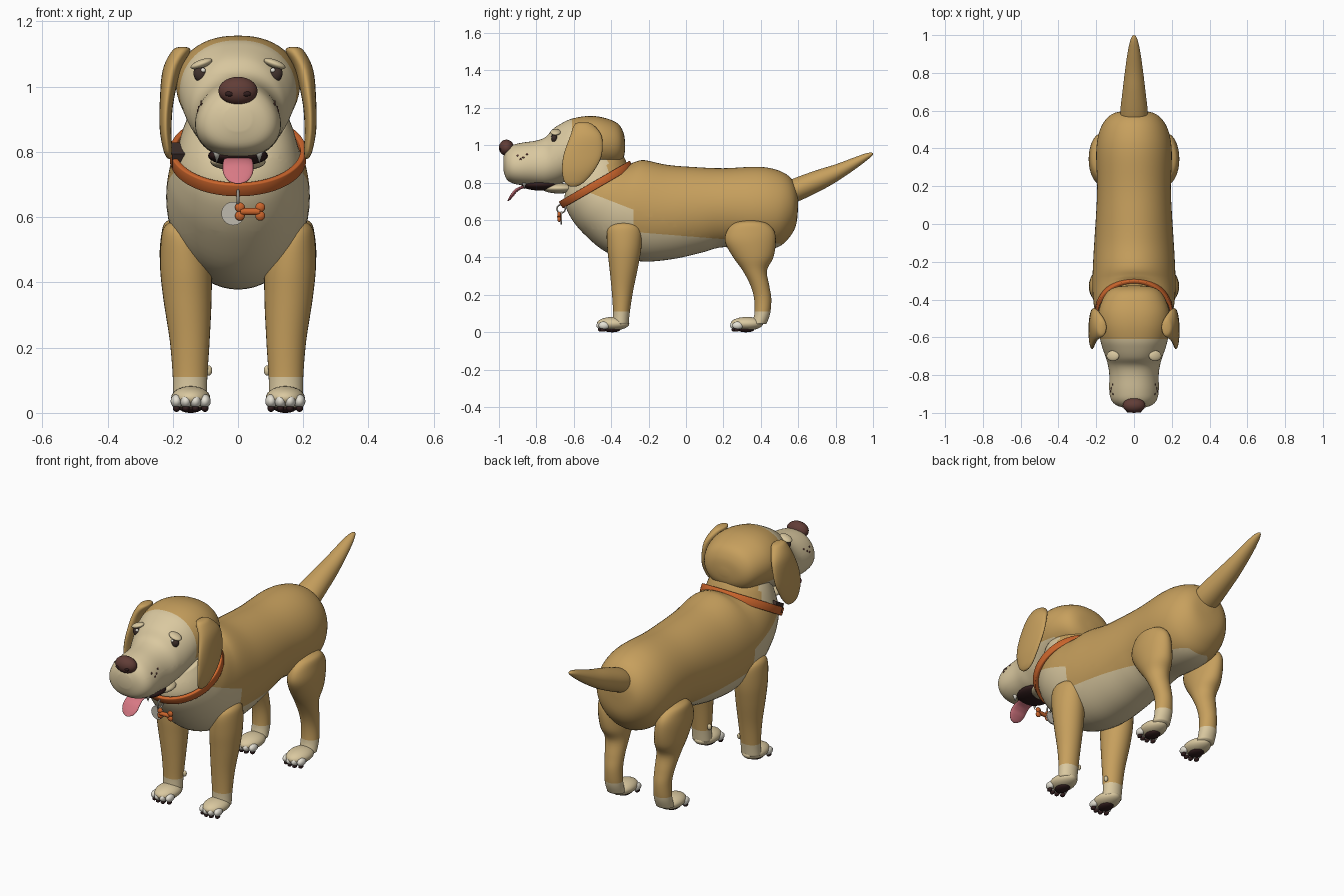
import bpy, bmesh, math
from mathutils import Vector
from mathutils.bvhtree import BVHTree

default = bpy.data.objects.get("Cube")
if default:
    bpy.data.objects.remove(default, do_unlink=True)


def material(name, *rgb):
    mat = bpy.data.materials.new(name)
    mat.use_nodes = True
    mat.diffuse_color = (*rgb, 1)
    mat.node_tree.nodes["Principled BSDF"].inputs["Base Color"].default_value = (*rgb, 1)
    return mat


tan = material("tan_fur", .57, .35, .11)
cream = material("cream_fur", .70, .58, .35)
orange = material("orange_leather", .6, .13, .025)
brown = material("nose_brown", .12, .047, .038)
pink = material("tongue_pink", .68, .19, .23)
dark = material("mouth_dark", .03, .012, .012)
metal = material("tag_metal", .52, .49, .42)
white = material("tooth_white", .78, .75, .66)
buckle_mat = material("buckle_brown", .05, .03, .025)


def smooth_path(points, steps):
    """Catmull-Rom interpolation through the section parameters."""
    pts = [Vector(p) for p in points]
    result = []
    for i in range(len(pts) - 1):
        a, b = pts[max(i - 1, 0)], pts[i]
        c, d = pts[i + 1], pts[min(i + 2, len(pts) - 1)]
        for j in range(steps):
            t = j / steps
            result.append(b + (c - a) * (t / 2) + (a * 2 - b * 5 + c * 4 - d) * (t * t / 2)
                          + (b * 3 - a - c * 3 + d) * (t ** 3 / 2))
    return result + [pts[-1]]


def loft(name, sections, mats, rule=None, cuts=(), power=1.0, sides=40, steps=5):
    """Skin oval sections: (y1, z1, y2, z2) is one axis, x and width the other, pear the skew."""
    bm = bmesh.new()
    rings = []
    for y1, z1, y2, z2, x, width, pear in smooth_path(sections, steps):
        ring = []
        for i in range(sides):
            angle = math.tau * i / sides
            c, s = math.cos(angle), math.sin(angle)
            side = math.copysign(abs(s) ** power, s) * width * (1 - pear * c)
            ring.append(bm.verts.new((x + side, (y1 + y2) / 2 + c * (y1 - y2) / 2,
                                      (z1 + z2) / 2 + c * (z1 - z2) / 2)))
        rings.append(ring)
    for a, b in zip(rings, rings[1:]):
        for i in range(sides):
            j = (i + 1) % sides
            bm.faces.new((a[i], a[j], b[j], b[i]))
    bm.faces.new(rings[0])
    bm.faces.new(rings[-1])
    for point, normal in cuts:
        bmesh.ops.bisect_plane(bm, geom=bm.verts[:] + bm.edges[:] + bm.faces[:], dist=1e-5,
                               plane_co=point, plane_no=Vector(normal).normalized())
    bmesh.ops.recalc_face_normals(bm, faces=bm.faces)
    for face in bm.faces:
        face.smooth = True
        if rule:
            face.material_index = int(rule(face.calc_center_median()))
    mesh = bpy.data.meshes.new(name)
    bm.to_mesh(mesh)
    bm.free()
    for mat in mats:
        mesh.materials.append(mat)
    obj = bpy.data.objects.new(name, mesh)
    bpy.context.collection.objects.link(obj)
    return obj


def finish(name, mat, scale=(1, 1, 1)):
    obj = bpy.context.object
    obj.name = name
    obj.scale = scale
    obj.data.materials.append(mat)
    bpy.ops.object.shade_smooth_by_angle()
    return obj


def ball(name, mat, location, scale, rotation=(0, 0, 0)):
    bpy.ops.mesh.primitive_uv_sphere_add(segments=24, ring_count=14, location=location, rotation=rotation)
    return finish(name, mat, scale)


def upright(sections, side):
    """Level sections (z, x, y, width, depth) for limbs and ears."""
    return [(y - d, z, y + d, z, x * side, w, 0) for z, x, y, w, d in sections]


# Body and neck: back point, belly point, half width
body = [(.60, .72, .60, .68, .02), (.588, .78, .59, .58, .10), (.55, .835, .555, .51, .15),
        (.48, .87, .49, .455, .185), (.38, .885, .38, .44, .2), (.2, .877, .2, .455, .195),
        (.05, .883, .08, .425, .2), (-.1, .895, -.08, .39, .21), (-.22, .92, -.25, .38, .218),
        (-.27, .912, -.42, .425, .22), (-.292, .903, -.55, .53, .213), (-.304, .9, -.62, .62, .2),
        (-.314, .9, -.648, .692, .188), (-.34, .95, -.645, .75, .172), (-.4, 1, -.62, .81, .15)]


def body_is_cream(p):
    if p.z > .79 + .58 * (p.y + .48):
        return p.y < -.42
    chest = p.y < -.28 and p.z < .655 - .39 * (p.y + .28)
    belly = p.y < .5 and p.z < .53 - .08 * (p.y + .2)
    return chest or belly


loft("body", [(*s[:4], 0, s[4], 0) for s in body], (tan, cream), body_is_cream,
     [((0, -.28, .655), (0, .39, 1)), ((0, -.28, 0), (0, 1, 0)), ((0, -.2, .53), (0, .08, 1))], sides=56)

# Tail: y, centre height, width, half height
tail = [(.5, .73, .06, .055), (.58, .758, .073, .066), (.7, .807, .061, .06), (.8, .85, .049, .048),
        (.9, .902, .035, .033), (.96, .935, .023, .021), (.99, .95, .012, .011), (1, .954, .003, .003)]
loft("tail", [(y, z + h, y, z - h, 0, w, 0) for y, z, w, h in tail], (tan,))

# Head: y, top, bottom, half width, pear
skull = [(-.325, 1.01, .98, .02, 0), (-.335, 1.07, .93, .1, 0), (-.37, 1.12, .892, .15, 0),
         (-.45, 1.15, .875, .184, 0), (-.53, 1.156, .855, .19, 0), (-.61, 1.142, .825, .179, 0),
         (-.66, 1.12, .80, .166, .02), (-.71, 1.088, .785, .148, .05), (-.75, 1.045, .78, .137, .08),
         (-.8, 1.025, .782, .13, .1), (-.88, 1.013, .787, .13, .12), (-.93, 1, .798, .12, .12),
         (-.96, .975, .82, .092, .1), (-.976, .94, .865, .04, 0)]
head = loft("head", [(y, t, y, b, 0, w, k) for y, t, b, w, k in skull], (tan, cream),
            lambda p: p.y < -.61 or (p.z < .93 and p.y < -.45),
            [((0, 0, .93), (0, 0, 1))], power=.88, sides=56)
surface = BVHTree.FromPolygons([v.co for v in head.data.vertices],
                               [p.vertices[:] for p in head.data.polygons])

# Nose, mouth and tongue
ball("nose", brown, (0, -.96, .987), (.06, .04, .043))
ball("mouth", dark, (0, -.78, .788), (.092, .1, .03))
ball("lower_jaw", cream, (0, -.68, .77), (.085, .09, .028))
tongue = [(-.74, .79, -.74, .775, .038), (-.86, .785, -.86, .77, .043), (-.91, .768, -.9, .753, .047),
          (-.937, .737, -.92, .73, .045), (-.95, .713, -.938, .71, .03), (-.955, .703, -.948, .702, .008)]
loft("tongue", [(*s[:4], 0, s[4], 0) for s in tongue], (pink,), sides=24)

ear = [(1.122, .17, -.55, .008, .02), (1.11, .174, -.547, .028, .05), (1.05, .203, -.535, .028, .084),
       (.95, .219, -.552, .021, .102), (.87, .222, -.575, .018, .088), (.81, .216, -.595, .014, .058),
       (.785, .212, -.602, .008, .03), (.779, .21, -.605, .003, .01)]
foreleg = [(.59, .178, -.33, .015, .025), (.575, .177, -.33, .045, .068), (.54, .171, -.33, .064, .092),
           (.45, .161, -.33, .078, .091), (.35, .155, -.333, .074, .077), (.22, .148, -.34, .061, .057),
           (.11, .147, -.345, .053, .045), (.045, .147, -.35, .052, .043)]
hindleg = [(.597, .18, .345, .015, .03), (.582, .18, .345, .045, .088), (.54, .176, .345, .06, .127),
           (.48, .17, .345, .07, .135), (.4, .162, .36, .07, .107), (.33, .155, .368, .06, .065),
           (.25, .15, .395, .051, .05), (.18, .147, .41, .046, .046), (.1, .147, .408, .047, .042),
           (.045, .147, .39, .047, .04)]

for label, side in (("left", 1), ("right", -1)):
    loft(label + "_ear", upright(ear, side), (tan,), sides=32)

    # Legs with pale feet
    for part, sections, shift in (("front", foreleg, 0), ("hind", hindleg, .715)):
        name = label + "_" + part
        loft(name + "_leg", upright(sections, side), (tan, cream), lambda p: p.z < .11,
             [((0, 0, .11), (0, 0, 1))], sides=32)
        x, y = .145 * side, shift - .39
        ball(name + "_paw", cream, (x, y, .046), (.06, .087, .036))
        ball(name + "_pad", dark, (x, y - .005, .015), (.035, .045, .015))
        for i in range(4):
            offset = (i - 1.5) * .029
            front = y - .066 + abs(offset) * .4
            ball(name + "_toe", white, (x + offset, front, .036), (.018, .029, .021))
            ball(name + "_toe_pad", dark, (x + offset, front - .005, .014), (.011, .016, .011))
    ball(label + "_dewclaw", cream, (.09 * side, -.33, .13), (.011, .011, .016))

    # Eyes, brows and nostrils
    eye = surface.ray_cast(Vector((.115 * side, -2, 1.038)), Vector((0, 1, 0)))[0]
    ball(label + "_eye", buckle_mat, eye, (.021, .016, .025), (0, side * .4, 0))
    ball(label + "_eye_shine", white, eye + Vector((-.008 * side, -.01, .012)), (.008, .007, .007))
    ball(label + "_brow", cream, eye + Vector((-.003 * side, .006, .032)), (.035, .028, .013),
         (0, side * .35, 0))
    ball(label + "_nostril", dark, (.026 * side, -.992, .978), (.014, .007, .008))

    # Whisker spots and fangs
    for y, z in ((-.9, .945), (-.87, .935), (-.85, .952), (-.885, .925)):
        spot = surface.ray_cast(Vector((side, y, z)), Vector((-side, 0, 0)))[0]
        ball(label + "_whisker_spot", brown, spot, (.003, .006, .006))
    bpy.ops.mesh.primitive_cone_add(vertices=16, radius1=.012, depth=.035,
                                    location=(.065 * side, -.865, .782), rotation=(math.pi, 0, 0))
    finish(label + "_fang", white)

# Collar band and buckle
bpy.ops.mesh.primitive_cylinder_add(vertices=72, radius=1, depth=.042, end_fill_type='NOTHING',
                                    location=(0, -.48, .79), rotation=(math.radians(30), 0, 0))
collar = finish("collar", orange, (.2, .21, 1))
bpy.ops.object.transform_apply(location=False, rotation=False, scale=True)
band = collar.modifiers.new("thickness", 'SOLIDIFY')
band.thickness, band.offset = .018, 0
edge = collar.modifiers.new("rounding", 'BEVEL')
edge.width, edge.segments = .004, 2
bpy.ops.mesh.primitive_cube_add(size=1, location=(-.18, -.51, .79), rotation=(math.radians(30), 0, 0))
finish("collar_buckle", buckle_mat, (.045, .07, .05))

# Hanging tags
bpy.ops.mesh.primitive_torus_add(major_radius=.022, minor_radius=.004, major_segments=32,
                                 location=(0, -.668, .66), rotation=(0, math.pi / 2, 0))
finish("tag_ring", metal)
for name, mat, radius, depth, place, turn in (
        ("round_tag", metal, .036, .008, (-.015, -.668, .611), (math.pi / 2, 0, 0)),
        ("bone_tag_bar", orange, .011, .06, (.037, -.678, .617), (0, math.pi / 2, 0))):
    bpy.ops.mesh.primitive_cylinder_add(vertices=32, radius=radius, depth=depth, location=place, rotation=turn)
    finish(name, mat)
for end in (-1, 1):
    for level in (-1, 1):
        ball("bone_tag_knob", orange, (.037 + end * .031, -.678, .617 + level * .013), (.015, .01, .015))
